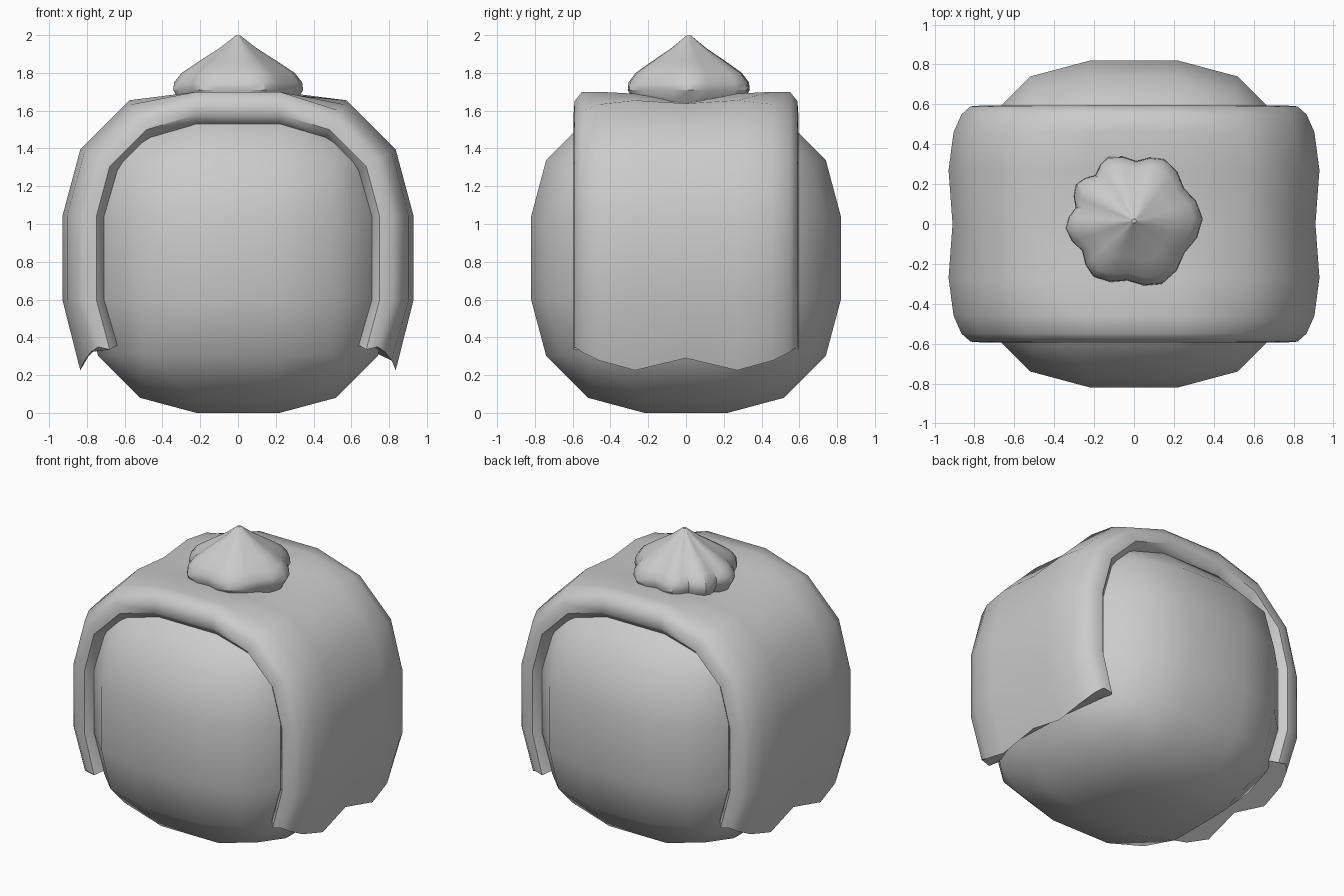
import bpy, bmesh, math
from math import cos, sin, radians

if "Cube" in bpy.data.objects:
    bpy.data.objects.remove(bpy.data.objects["Cube"])

C = 0.82  # half size and centre height of the body


def make(name, bm, angle):
    bmesh.ops.recalc_face_normals(bm, faces=bm.faces)
    me = bpy.data.meshes.new(name)
    bm.to_mesh(me)
    bm.free()
    ob = bpy.data.objects.new(name, me)
    bpy.context.collection.objects.link(ob)
    bpy.ops.object.select_all(action='DESELECT')
    ob.select_set(True)
    bpy.context.view_layer.objects.active = ob
    bpy.ops.object.shade_smooth_by_angle(angle=radians(angle))
    return ob


def skin(bm, rings):
    # join closed rings of vertices and cap both ends
    n = len(rings[0])
    for a, b in zip(rings, rings[1:]):
        for i in range(n):
            j = (i + 1) % n
            bm.faces.new((a[i], a[j], b[j], b[i]))
    bm.faces.new(rings[0])
    bm.faces.new(rings[-1])


# rounded rice body: cube with a wide three-segment bevel
bm = bmesh.new()
bmesh.ops.create_cube(bm, size=2 * C)
bmesh.ops.bevel(bm, geom=bm.edges[:], offset=0.6, offset_type='OFFSET',
                segments=3, profile=0.5, affect='EDGES')
bmesh.ops.translate(bm, verts=bm.verts, vec=(0, 0, C))
make("rice_body", bm, 60)

# wrapper strip: cross-section (y, offset at side, offset at top, end drop)
half = [(0.27, 0.11, 0.05, -0.02), (0.46, 0.085, 0.06, 0.02), (0.55, 0.045, 0.06, 0.045),
        (0.59, 0.0, 0.01, 0.05), (0.595, -0.07, -0.06, 0.0), (0.54, -0.12, -0.12, 0.0)]
section = ([(-y, s, t, d) for y, s, t, d in reversed(half)]
           + [(0, 0.09, 0.0, 0.035)] + half)

# stations around the body outline: corner centre signs and arc angle
right = [(1, -1, -30), (1, -1, 0), (1, 1, 0), (1, 1, 30), (1, 1, 60), (1, 1, 90)]
stations = right + [(-sx, sz, 180 - a) for sx, sz, a in reversed(right)]
bm = bmesh.new()
rings = []
for k, (sx, sz, a) in enumerate(stations):
    ca, sa = cos(radians(a)), sin(radians(a))
    top = 1.0 if abs(a - 90) < 1 else 0.0
    end = k in (0, len(stations) - 1)
    ring = []
    for y, s, t, d in section:
        r = 0.6 + s + (t - s) * top
        z = C + 0.22 * sz + r * sa + (d if end else 0)
        ring.append(bm.verts.new((0.22 * sx + r * ca, y, z)))
    rings.append(ring)
skin(bm, rings)
make("wrapper_strip", bm, 50)

# piped dollop: ridges and grooves around a pointed profile
ridges = [2, 64, 112, 148, 186, 234, 294]
columns = []
for a, b in zip(ridges, ridges[1:] + [362]):
    w = b - a
    columns += [(a, 1.0), (a + w * 0.25, 0.95), (a + w * 0.5, 0.87), (a + w * 0.75, 0.95)]
profile = [(0.25, 1.58), (0.31, 1.65), (0.345, 1.71), (0.34, 1.75), (0.30, 1.80),
           (0.21, 1.86), (0.10, 1.93), (0.012, 1.998)]
bm = bmesh.new()
rings = [[bm.verts.new((r * f * cos(radians(a)), r * f * sin(radians(a)) + 0.015, z))
          for a, f in columns] for r, z in profile]
skin(bm, rings)
make("topping_dollop", bm, 35)
